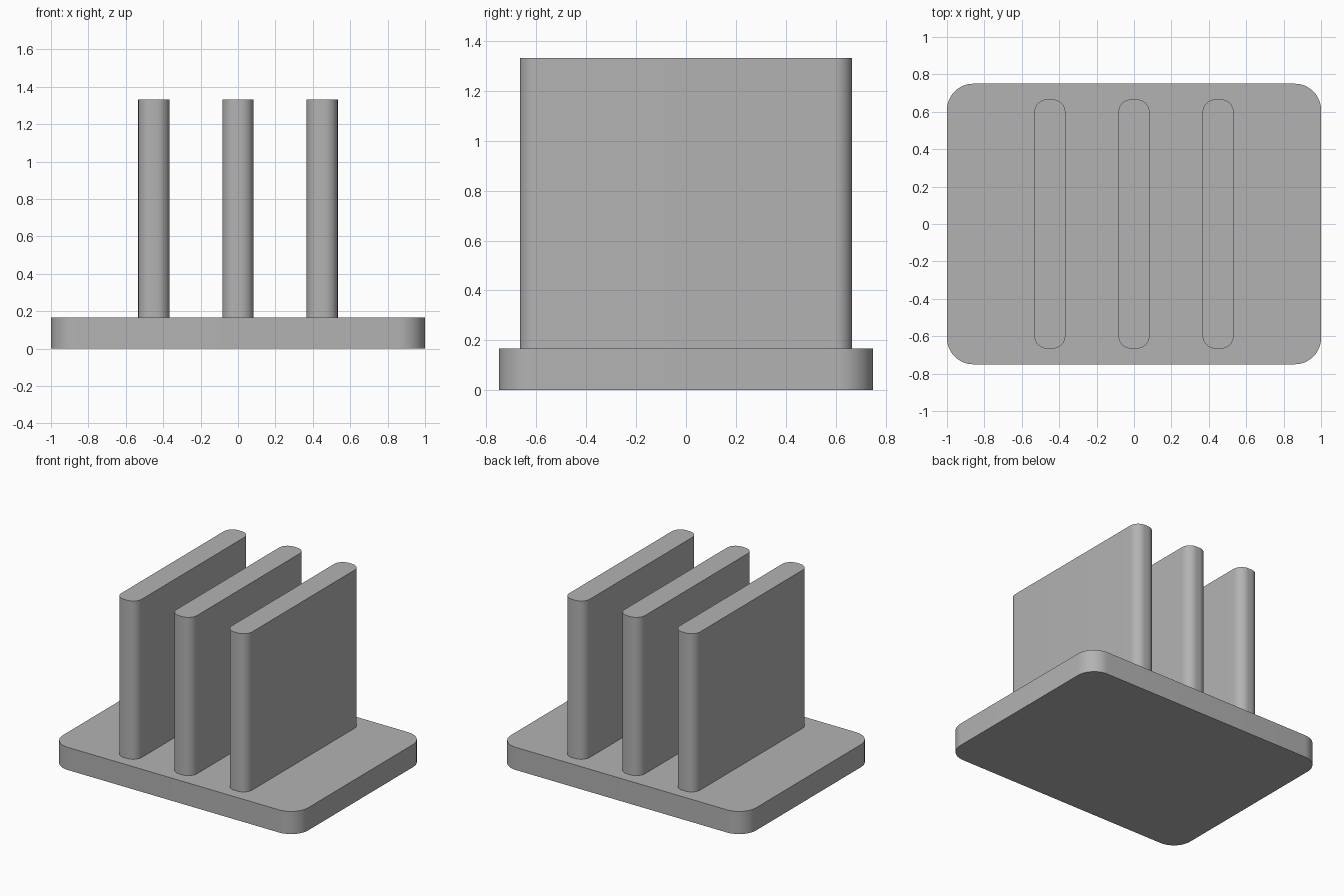
import bpy
import bmesh
import math
from mathutils import Vector

cube = bpy.data.objects.get("Cube")
if cube:
    bpy.data.objects.remove(cube, do_unlink=True)

grey = bpy.data.materials.new("plain grey")
grey.use_nodes = True
grey.diffuse_color = (0.45, 0.45, 0.45, 1)
grey.node_tree.nodes["Principled BSDF"].inputs["Base Color"].default_value = grey.diffuse_color


def rounded_slab(name, x, width, depth, z0, z1, radius, steps=12):
    """Extrude a rounded rectangle from z0 up to z1."""
    bm = bmesh.new()
    outline = []
    corners = [(1, 1), (-1, 1), (-1, -1), (1, -1)]
    for i, (sx, sy) in enumerate(corners):
        centre = Vector((x + sx * (width / 2 - radius), sy * (depth / 2 - radius), z0))
        for s in range(steps + 1):
            a = math.pi / 2 * (i + s / steps)
            outline.append(bm.verts.new(centre + radius * Vector((math.cos(a), math.sin(a), 0))))
    base = bm.faces.new(outline)
    top = bmesh.ops.extrude_face_region(bm, geom=[base], use_keep_orig=True)
    verts = [g for g in top["geom"] if isinstance(g, bmesh.types.BMVert)]
    bmesh.ops.translate(bm, verts=verts, vec=(0, 0, z1 - z0))
    bmesh.ops.recalc_face_normals(bm, faces=bm.faces)

    mesh = bpy.data.meshes.new(name)
    bm.to_mesh(mesh)
    bm.free()
    mesh.materials.append(grey)
    obj = bpy.data.objects.new(name, mesh)
    bpy.context.collection.objects.link(obj)
    bpy.ops.object.select_all(action='DESELECT')
    obj.select_set(True)
    bpy.context.view_layer.objects.active = obj
    bpy.ops.object.shade_smooth_by_angle(angle=math.radians(30))
    return obj


# Base plate
rounded_slab("base_plate", 0, 2.0, 1.5, 0, 0.167, 0.14)

# Three upright dividers
for name, x in (("right_divider", -0.45), ("middle_divider", 0), ("left_divider", 0.45)):
    rounded_slab(name, x, 0.167, 1.333, 0.167, 1.333, 0.07)
